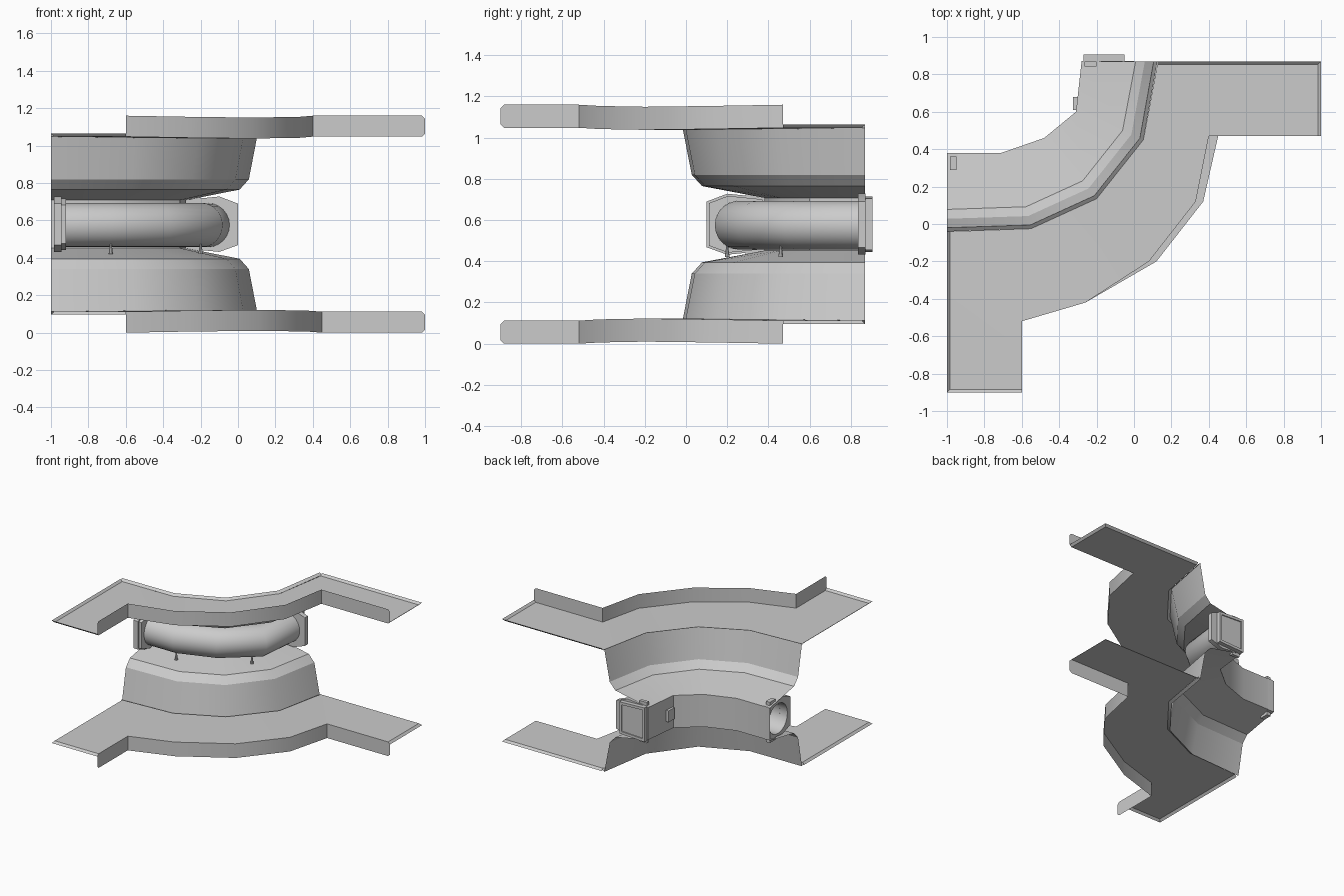
import bpy, bmesh, math
from mathutils import Vector

cube = bpy.data.objects.get("Cube")
if cube:
    bpy.data.objects.remove(cube, do_unlink=True)

grey = bpy.data.materials.new("plain grey")
grey.use_nodes = True
COLOUR = (0.6, 0.6, 0.6, 1)
grey.diffuse_color = COLOUR
grey.node_tree.nodes["Principled BSDF"].inputs["Base Color"].default_value = COLOUR


def finish(name, bm, angle=30):
    bmesh.ops.recalc_face_normals(bm, faces=bm.faces)
    mesh = bpy.data.meshes.new(name)
    bm.to_mesh(mesh)
    bm.free()
    mesh.materials.append(grey)
    obj = bpy.data.objects.new(name, mesh)
    bpy.context.collection.objects.link(obj)
    bpy.ops.object.select_all(action='DESELECT')
    obj.select_set(True)
    bpy.context.view_layer.objects.active = obj
    bpy.ops.object.shade_smooth_by_angle(angle=math.radians(angle))
    return obj


def loft(name, rows, closed=False, loop_rows=False, cap_last=False, cap_first=False, angle=30):
    """Skin a list of equally long point rows."""
    bm = bmesh.new()
    grid = [[bm.verts.new(p) for p in row] for row in rows]
    n = len(rows[0])
    pairs = list(zip(grid, grid[1:])) + ([(grid[-1], grid[0])] if loop_rows else [])
    for a, b in pairs:
        for i in range(n if closed else n - 1):
            j = (i + 1) % n
            bm.faces.new((a[i], a[j], b[j], b[i]))
    if cap_last:
        bm.faces.new(grid[-1])
    if cap_first:
        bm.faces.new(grid[0])
    return finish(name, bm, angle)


def box(name, lo, hi):
    rows = [[(x, y, z) for x, y in ((lo[0], lo[1]), (hi[0], lo[1]), (hi[0], hi[1]), (lo[0], hi[1]))]
            for z in (lo[2], hi[2])]
    return loft(name, rows, closed=True, cap_first=True, cap_last=True)


def offset(path, d):
    """Shift an open 2D path to its left with mitred corners."""
    pts = [Vector(p) for p in path]
    dirs = [(b - a).normalized() for a, b in zip(pts, pts[1:])]
    result = []
    for i, p in enumerate(pts):
        a, b = dirs[max(i - 1, 0)], dirs[min(i, len(dirs) - 1)]
        na, nb = Vector((-a.y, a.x)), Vector((-b.y, b.x))
        m = (na + nb).normalized()
        result.append(p + m * d / m.dot(na))
    # keep both ends flush with the end planes
    result[0].x, result[-1].y = pts[0].x, pts[-1].y
    return result


BASE = [(-1, -.04), (-.55, -.025), (-.2, .135), (.05, .45), (.125, .87)]
INNER = [(-1, .38), (-.71, .38), (-.48, .46), (-.31, .6), (-.28, .87)]
SAG = [0, .006, .01, .006, 0]
TOP = 1.16
PLATE = .112
LIP = .016


# Two mirrored shells, each a flanged plate and a trough wall
def shell(side, flip, outer):
    def at(p, z):
        return (p[0], p[1], TOP - z if flip else z)

    def row(path, z, sag=1):
        return [at(p, z + s * sag) for p, s in zip(path, SAG)]

    rim = [(-1 + LIP, -.04)] + BASE[1:-1] + [(.125, .87 - LIP)]
    rim = [Vector(p) for p in rim]
    edge_a = [(-1 + LIP, -.9 + LIP), (-.6, -.9 + LIP)]
    edge_b = [(1 - LIP, .87 - LIP), (1 - LIP, outer[-1][1])]
    inner_row = [at(edge_a[0], PLATE)] + row(rim, PLATE) + [at(edge_b[0], PLATE)]
    outer_row = [at(edge_a[1], PLATE)] + row(outer, PLATE) + [at(edge_b[1], PLATE)]
    loft(side + "_plate", [inner_row, outer_row])

    # deep skirt on the convex side
    ends = ((-.6, -.9 + LIP), (1 - LIP, outer[-1][1]))
    loft(side + "_skirt", [outer_row, [at(ends[0], 0)] + row(outer, 0) + [at(ends[1], 0)]])

    # small turned lips on the arms
    y = outer[-1][1]
    for tag, top, low in (
            ("left", [(-1 + LIP, -.04), *edge_a], [(-1, -.04), (-1, -.9), (-.6, -.9)]),
            ("back", [(.125, .87 - LIP), *edge_b], [(.125, .87), (1, .87), (1, y)])):
        loft(f"{side}_{tag}_lip", [[at(p, PLATE) for p in top], [at(p, PLATE - LIP) for p in low]])
    for tag, (a, b) in (("left", ((-.6, -.9 + LIP), (-.6, -.9))), ("back", ((1 - LIP, y), (1, y)))):
        loft(f"{side}_{tag}_skirt_end", [[at(a, PLATE), at(b, PLATE - LIP)], [at(a, 0), at(b, LIP)]])

    # trough wall: groove, slope, shoulder and shelf
    loft(side + "_trough_wall", [
        row(BASE, PLATE), row(offset(BASE, .02), PLATE - LIP),
        row(offset(BASE, .068), .34, 0), row(offset(BASE, .118), .395, 0),
        row(INNER, .452, 0)])


shell("lower", False, [(-.6, -.52), (-.26, -.42), (.12, -.2), (.37, .12), (.45, .47)])
shell("upper", True, [(-.6, -.52), (-.26, -.42), (.08, -.2), (.33, .12), (.4, .47)])

# Wall joining both shells on the concave side
loft("inner_wall", [[(*p, z) for p in INNER] for z in (.452, .708)])
box("wall_box", (-.325, .61, .53), (-.295, .68, .62))

# Bent round pipe in front of the inner wall
R, MID, SIDES = .118, .575, 24
centre = offset(INNER, -(R + .004))
pipe_rows = []
for i, c in enumerate(centre):
    before, after = centre[max(i - 1, 0)], centre[min(i + 1, 4)]
    across = (INNER[i][0] - c.x, INNER[i][1] - c.y)
    normal = Vector((*across, 0)) / (R + .004)
    if i == 0:
        c = Vector((-.97, c.y))
    pipe_rows.append([Vector((c.x, c.y, MID)) + normal * R * math.cos(t)
                      + Vector((0, 0, R * math.sin(t)))
                      for t in (2 * math.pi * k / SIDES for k in range(SIDES))])
loft("pipe", pipe_rows, closed=True, angle=60)

# End frames share one six-sided section: (distance from inner wall, height)
HEX = [Vector(p) for p in ((0, .45), (0, .71), (.18, .728), (.28, .69), (.28, .468), (.18, .432))]
HUB = Vector((.122, MID))
OUTLINE = [a.lerp(b, k / 4) for a, b in zip(HEX, HEX[1:] + HEX[:1]) for k in range(4)]


def scaled(s):
    return [HUB + (p - HUB) * s for p in HEX]


def left_end(points, x):
    return [(x, .38 - p.x, p.y) for p in points]


def back_end(points, y):
    return [(-.28 + p.x, y, p.y) for p in points]


hole = [HUB + (p - HUB).normalized() * R for p in OUTLINE]
loft("left_frame", [left_end(OUTLINE, -.985), left_end(hole, -.985),
                    left_end(hole, -.945), left_end(OUTLINE, -.945)], closed=True, loop_rows=True)
collar = [HUB + (p - HUB) * .93 for p in OUTLINE]
loft("left_collar", [left_end(collar, -.945), left_end(collar, -.92),
                     left_end(hole, -.92)], closed=True)
loft("back_frame", [back_end(scaled(1), .835), back_end(scaled(1), .872)],
     closed=True, cap_first=True, cap_last=True)

# Closed cap with a recessed panel on the back frame
CAP = [Vector(p) for p in ((.01, .445), (.01, .715), (.23, .705), (.23, .455))]
cap_mid = sum(CAP, Vector((0, 0))) / 4
panel = [cap_mid + (p - cap_mid) * .84 for p in CAP]
loft("back_cap", [back_end(CAP, .872), back_end(CAP, .905),
                  back_end(panel, .905), back_end(panel, .897)], closed=True, cap_last=True)

# Small latches above and below the frames
for name, z in (("lower", .42), ("upper", .715)):
    box(name + "_left_latch", (-.985, .29, z), (-.95, .36, z + .027))
    box(name + "_back_latch", (-.265, .842, z), (-.2, .868, z + .027))

# Pointed pegs under the pipe
for name, x, y in (("left", -.68, .2), ("back", -.2, .46)):
    bm = bmesh.new()
    bmesh.ops.create_cone(bm, cap_ends=True, segments=8, radius1=.012, radius2=.004, depth=.06)
    bmesh.ops.translate(bm, verts=bm.verts, vec=(x, y, .45))
    finish(name + "_peg", bm)
